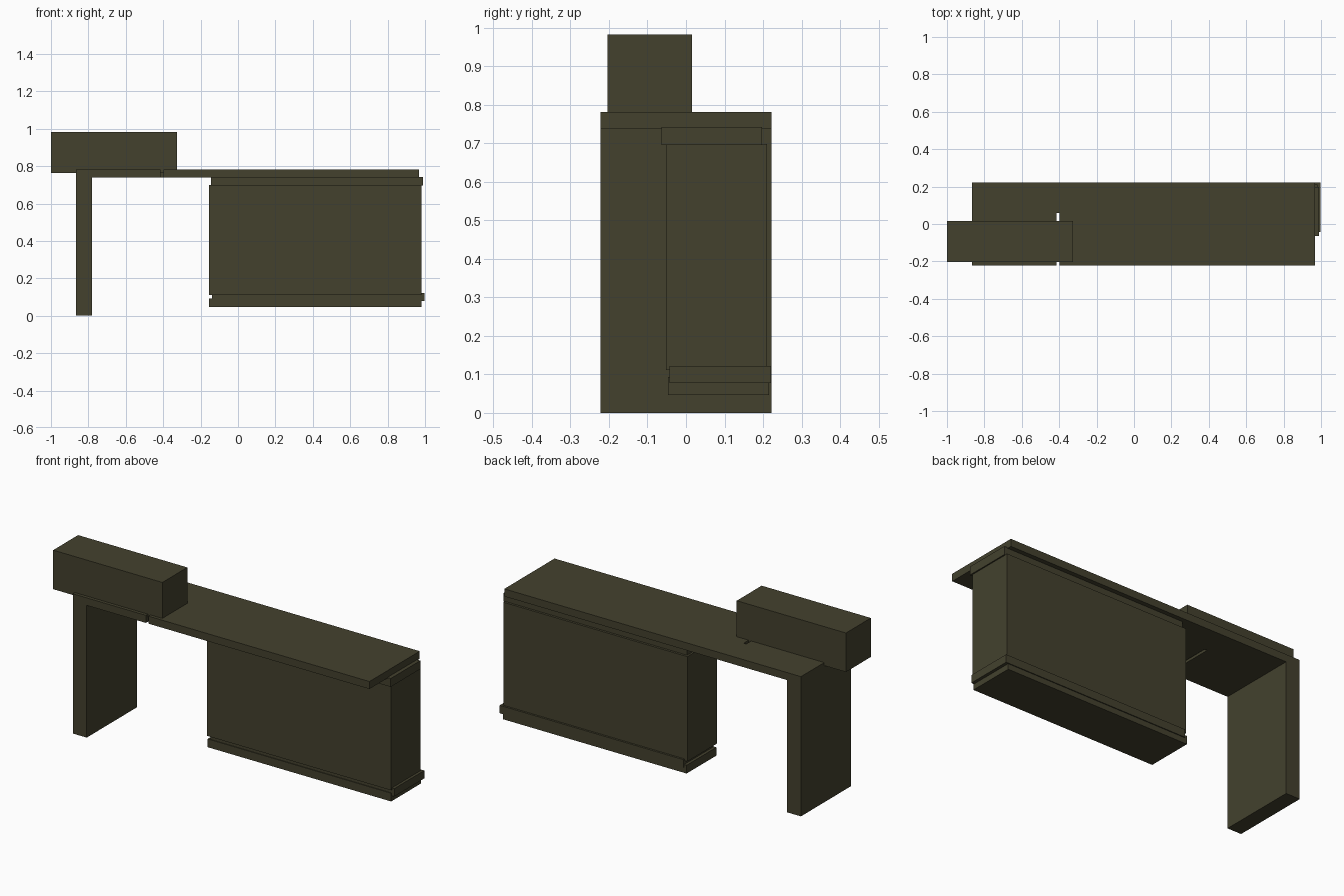
import bpy
import bmesh

default = bpy.data.objects.get("Cube")
if default:
    bpy.data.objects.remove(default, do_unlink=True)

# Single dark olive finish
olive = bpy.data.materials.new("dark_olive")
olive.use_nodes = True
colour = (0.057, 0.053, 0.027, 1)
olive.diffuse_color = colour
olive.node_tree.nodes["Principled BSDF"].inputs["Base Color"].default_value = colour


def slab(name, outline, z0, z1):
    """Extrude a counter-clockwise plan outline from z0 up to z1."""
    bm = bmesh.new()
    base = bm.faces.new([bm.verts.new((x, y, z0)) for x, y in outline])
    grown = bmesh.ops.extrude_face_region(bm, geom=[base], use_keep_orig=True)
    for item in grown["geom"]:
        if isinstance(item, bmesh.types.BMVert):
            item.co.z = z1
    bmesh.ops.recalc_face_normals(bm, faces=bm.faces)
    mesh = bpy.data.meshes.new(name)
    bm.to_mesh(mesh)
    bm.free()
    mesh.materials.append(olive)
    obj = bpy.data.objects.new(name, mesh)
    bpy.context.collection.objects.link(obj)
    return obj


def box(name, x0, x1, y0, y1, z0, z1):
    return slab(name, [(x0, y0), (x1, y0), (x1, y1), (x0, y1)], z0, z1)


# Desk top with a narrow slot cut in from the front edge
left, right, depth = -0.866, 0.968, 0.222
slot_left, slot_right, slot_end = -0.414, -0.398, 0.06
slab("desk_top", [(left, -depth), (slot_left, -depth), (slot_left, slot_end),
                  (slot_right, slot_end), (slot_right, -depth),
                  (right, -depth), (right, depth), (left, depth)], 0.739, 0.781)

# Panel leg and the raised box that overhangs the end
box("panel_leg", left, -0.78, -depth, depth, 0, 0.739)
box("raised_box", -1, -0.325, -0.204, 0.016, 0.764, 0.982)

# Cabinet, with slightly offset strips above and below
box("cabinet_top_strip", -0.144, 0.989, -0.064, 0.197, 0.696, 0.743)
box("cabinet_body", -0.155, 0.982, -0.052, 0.21, 0.112, 0.698)
box("cabinet_lower_strip", -0.139, 0.997, -0.043, 0.221, 0.078, 0.122)
box("cabinet_base", -0.155, 0.98, -0.047, 0.216, 0.047, 0.093)
